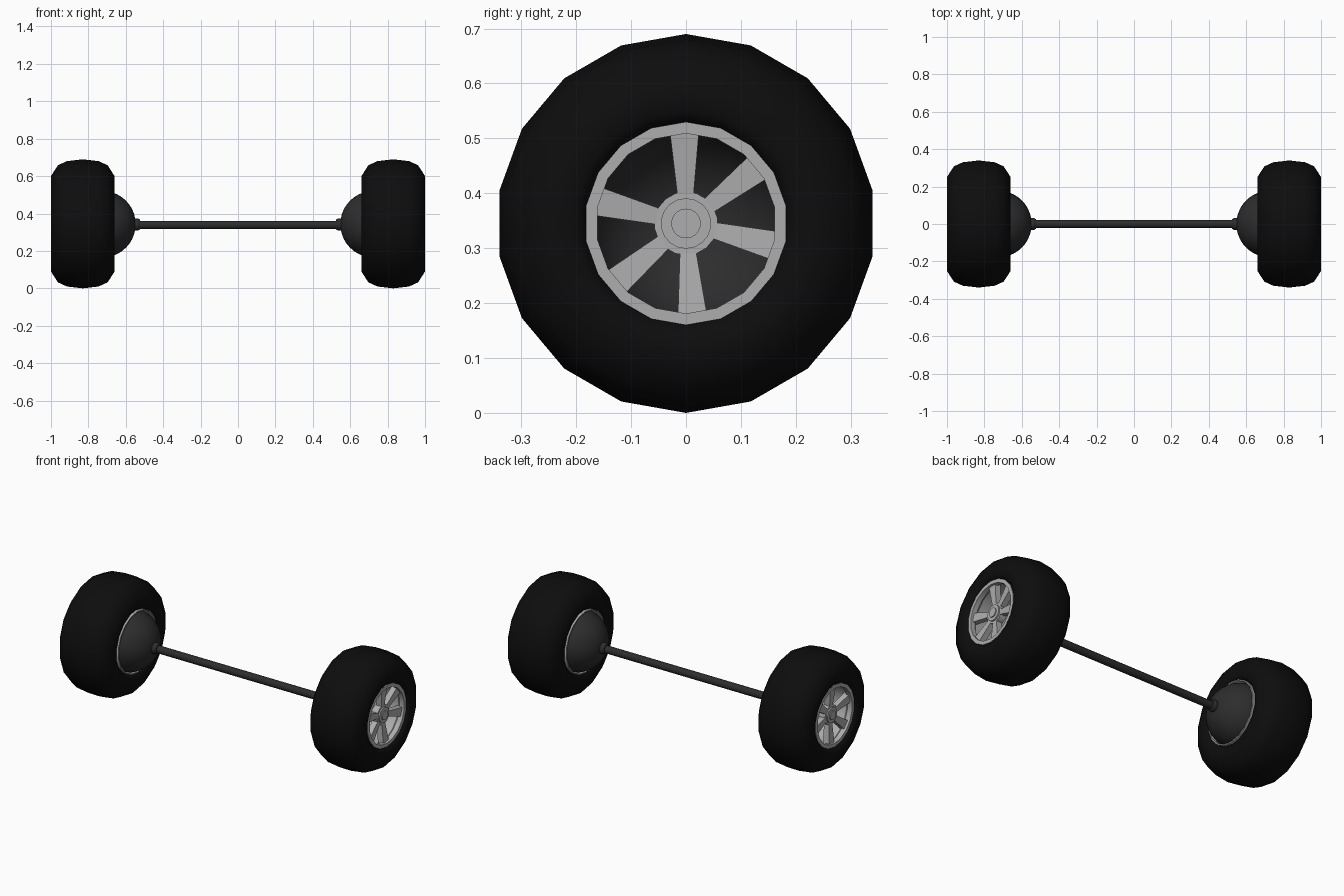
import bpy, bmesh, math
from mathutils import Vector

if "Cube" in bpy.data.objects:
    bpy.data.objects.remove(bpy.data.objects["Cube"])

CZ = 0.345   # wheel centre height


def material(name, rgb):
    m = bpy.data.materials.new(name)
    m.diffuse_color = (*rgb, 1)
    m.use_nodes = True
    m.node_tree.nodes["Principled BSDF"].inputs["Base Color"].default_value = m.diffuse_color
    return m


RUBBER = material("black rubber", (0.004, 0.004, 0.004))
ALLOY = material("grey alloy", (0.42, 0.42, 0.42))
STEEL = material("dark steel", (0.026, 0.026, 0.026))


def finish(bm, name, mat, smooth=None):
    bmesh.ops.remove_doubles(bm, verts=bm.verts, dist=1e-5)
    bmesh.ops.recalc_face_normals(bm, faces=bm.faces)
    me = bpy.data.meshes.new(name)
    bm.to_mesh(me)
    bm.free()
    me.materials.append(mat)
    ob = bpy.data.objects.new(name, me)
    bpy.context.collection.objects.link(ob)
    if smooth:
        bpy.ops.object.select_all(action='DESELECT')
        ob.select_set(True)
        bpy.context.view_layer.objects.active = ob
        bpy.ops.object.shade_smooth_by_angle(angle=math.radians(smooth))
    return ob


def lathe(name, profile, sides, mat, side=1, closed=False, smooth=40, z=CZ):
    """Spin (x, radius) points around the x axis."""
    bm = bmesh.new()
    rings = []
    for x, r in profile:
        ring = []
        for i in range(sides):
            a = math.pi / 2 + i * math.tau / sides
            ring.append(bm.verts.new((side * x, r * math.cos(a), z + r * math.sin(a))))
        rings.append(ring)
    pairs = list(zip(rings, rings[1:]))
    if closed:
        pairs.append((rings[-1], rings[0]))
    for a, b in pairs:
        for i in range(sides):
            j = (i + 1) % sides
            bm.faces.new((a[i], a[j], b[j], b[i]))
    return finish(bm, name, mat, smooth)


def spoke(name, angle, side):
    """Tapered bar from hub to rim."""
    bm = bmesh.new()
    a = math.radians(angle)
    d, t = Vector((0, math.cos(a), math.sin(a))), Vector((0, -math.sin(a), math.cos(a)))
    rows = []
    for r, w, x in ((0.035, 0.013, 0.958), (0.172, 0.027, 0.972)):
        row = []
        for dx, s in ((0, -1), (0, 1), (-0.035, 1), (-0.035, -1)):
            p = d * r + t * w * s
            row.append(bm.verts.new((side * (x + dx), p.y, CZ + p.z)))
        rows.append(row)
    a, b = rows
    for i in range(4):
        j = (i + 1) % 4
        bm.faces.new((a[i], a[j], b[j], b[i]))
    bm.faces.new(a)
    bm.faces.new(b)
    return finish(bm, name, ALLOY)


for side, tag in ((1, "right"), (-1, "left")):
    # Tyre
    half = [(0.150, 0.184), (0.168, 0.205), (0.170, 0.255), (0.133, 0.313), (0.085, 0.335)]
    profile = ([(0.83 + x, r) for x, r in half] + [(0.83, 0.345)]
               + [(0.83 - x, r) for x, r in reversed(half)])
    lathe(tag + "_tyre", profile, 18, RUBBER, side, closed=True, smooth=60)
    # Rim barrel with front lip
    lathe(tag + "_rim", [(0.664, 0.185), (0.985, 0.185), (0.985, 0.164), (0.955, 0.164),
                         (0.94, 0.178), (0.664, 0.178)], 18, ALLOY, side, closed=True, smooth=30)
    # Spokes
    for n, angle in enumerate((91, 38, -14, -86, -140, 166)):
        spoke(f"{tag}_spoke_{n + 1}", angle, side)
    # Stepped hub
    lathe(tag + "_hub", [(0.92, 0), (0.92, 0.058), (0.96, 0.058), (0.96, 0.046), (0.968, 0.046),
                         (0.968, 0.027), (0.974, 0.027), (0.974, 0)], 18, ALLOY, side, smooth=30)
    # Domed housing behind the wheel
    dome = [(0.725 - 0.178 * math.cos(t), 0.178 * math.sin(t))
            for t in (i * math.pi / 20 for i in range(11))]
    lathe(tag + "_dome", dome, 24, STEEL, side, smooth=40, z=0.343)
    # Axle collar
    lathe(tag + "_collar", [(0.525, 0), (0.525, 0.027), (0.535, 0.033), (0.57, 0.033)],
          14, STEEL, side, smooth=30, z=0.341)

# Axle shaft
lathe("axle", [(-0.56, 0), (-0.56, 0.022), (0.56, 0.022), (0.56, 0)], 12, STEEL, z=0.339)
